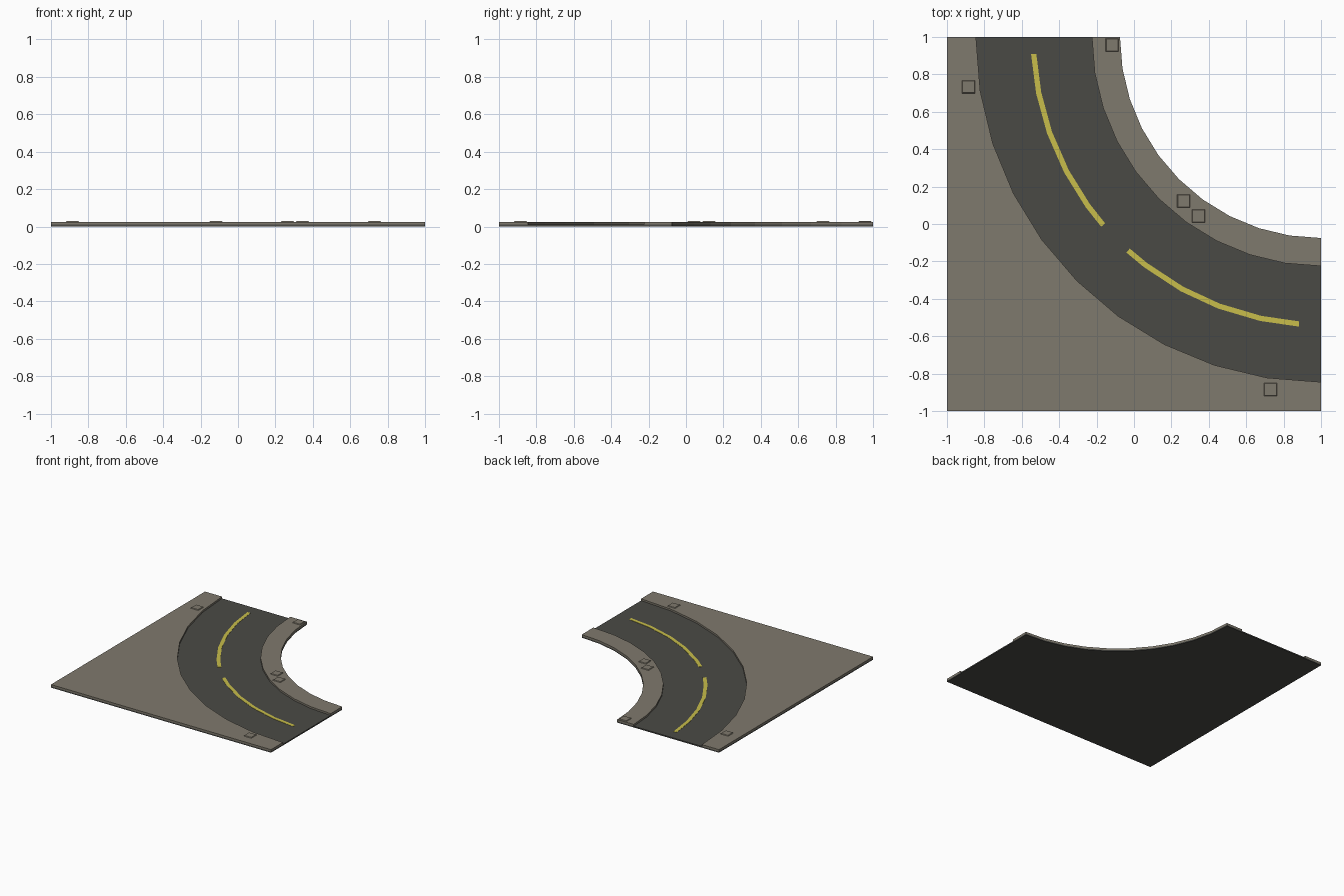
import bpy, bmesh, math
from mathutils import Vector

if "Cube" in bpy.data.objects:
    bpy.data.objects.remove(bpy.data.objects["Cube"])

CX, CY = 1.0, 1.0            # centre of the bend
R_IN, R_ROAD_IN, R_ROAD_OUT, R_MID = 1.075, 1.225, 1.845, 1.539
Z_ROAD, Z_WALK, Z_PAD = 0.01, 0.025, 0.03


def material(name, rgb):
    m = bpy.data.materials.new(name)
    m.diffuse_color = (*rgb, 1)
    m.use_nodes = True
    m.node_tree.nodes["Principled BSDF"].inputs["Base Color"].default_value = m.diffuse_color
    return m


asphalt = material("dark asphalt", (0.068, 0.068, 0.060))
concrete = material("warm grey concrete", (0.212, 0.192, 0.153))
yellow = material("yellow paint", (0.58, 0.515, 0.07))


def finish(name, bm, mat):
    bmesh.ops.recalc_face_normals(bm, faces=bm.faces)
    me = bpy.data.meshes.new(name)
    bm.to_mesh(me)
    bm.free()
    me.materials.append(mat)
    ob = bpy.data.objects.new(name, me)
    bpy.context.collection.objects.link(ob)
    return ob


def point(deg, r):
    """Point on the bend; r=None means on the square tile's outer edge."""
    c, s = math.cos(math.radians(deg)), math.sin(math.radians(deg))
    if r is None:
        r = 2.0 / max(c, s)
    return CX - r * c, CY - r * s


def band(name, angles, r0, r1, z0, z1, mat):
    """Solid curved band between two radii."""
    bm = bmesh.new()
    rings = []
    for a in angles:
        p, q = point(a, r0), point(a, r1)
        rings.append([bm.verts.new((*xy, z)) for xy, z in
                      ((p, z0), (q, z0), (q, z1), (p, z1))])
    for a, b in zip(rings, rings[1:]):
        for i in range(4):
            j = (i + 1) % 4
            bm.faces.new((a[i], a[j], b[j], b[i]))
    bm.faces.new(rings[0])
    bm.faces.new(rings[-1])
    return finish(name, bm, mat)


bend = [9 * i for i in range(11)]

# road slab under the whole tile, with raised pavements on both sides
band("road_slab", bend, R_IN, None, 0, Z_ROAD, asphalt)
band("inner_pavement", bend, R_IN, R_ROAD_IN, Z_ROAD, Z_WALK, concrete)
band("outer_pavement", bend, R_ROAD_OUT, None, Z_ROAD, Z_WALK, concrete)

# painted centre line in two dashes
for i, angles in enumerate(([3.4, 11.2, 19.4, 27.8, 35.8, 40.8],
                            [47.9, 52.4, 61.1, 69.2, 77.9, 85.6])):
    band(f"centre_dash_{i + 1}", angles, R_MID - 0.014, R_MID + 0.014,
         Z_ROAD, Z_ROAD + 0.002, yellow)

# low paving stones standing slightly proud of the pavement
for i, (x, y) in enumerate(((-0.885, 0.733), (-0.117, 0.957), (0.265, 0.123),
                            (0.345, 0.043), (0.73, -0.885))):
    bm = bmesh.new()
    bmesh.ops.create_cube(bm, size=1)
    for v in bm.verts:
        top = v.co.z > 0
        k = 0.062 if top else 0.076
        v.co = Vector((x + v.co.x * k, y + v.co.y * k, Z_PAD if top else Z_WALK - 0.003))
    finish(f"paving_stone_{i + 1}", bm, concrete)
